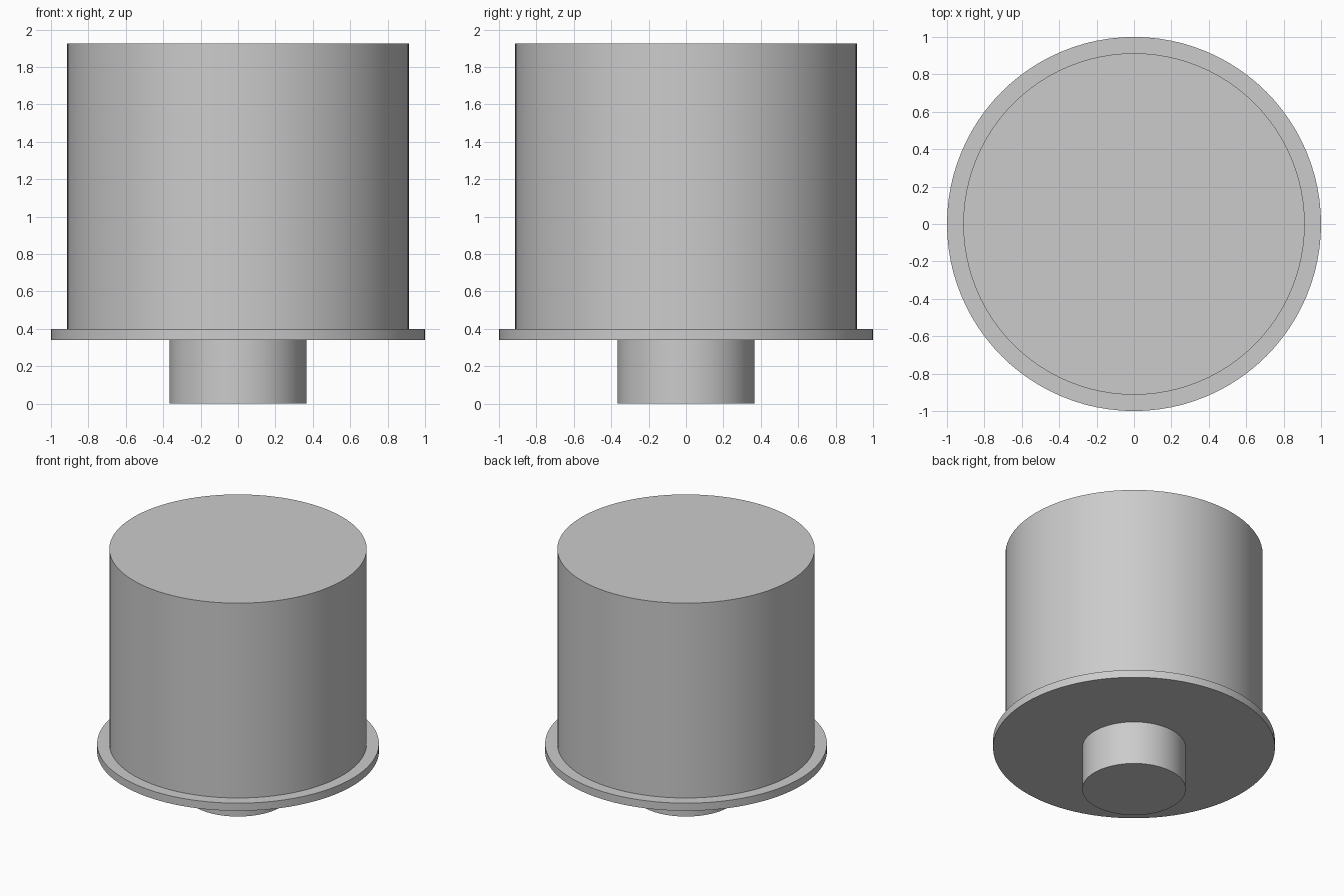
import bpy
import math

cube = bpy.data.objects.get("Cube")
if cube:
    bpy.data.objects.remove(cube, do_unlink=True)

# Single plain grey finish
grey = bpy.data.materials.new("light_grey")
grey.use_nodes = True
colour = (0.6, 0.6, 0.6, 1.0)
grey.diffuse_color = colour
grey.node_tree.nodes["Principled BSDF"].inputs["Base Color"].default_value = colour


def disc(name, radius, bottom, top):
    """Upright round solid between two heights."""
    bpy.ops.mesh.primitive_cylinder_add(
        vertices=96, radius=radius, depth=top - bottom,
        location=(0, 0, (bottom + top) / 2))
    part = bpy.context.object
    part.name = name
    part.data.materials.append(grey)
    bpy.ops.object.shade_smooth_by_angle(angle=math.radians(30))
    return part


# Narrow stem, thin flange and large drum, stacked upward
disc("stem", 0.367, 0.0, 0.34)
disc("flange", 1.0, 0.34, 0.40)
disc("drum", 0.913, 0.40, 1.925)
